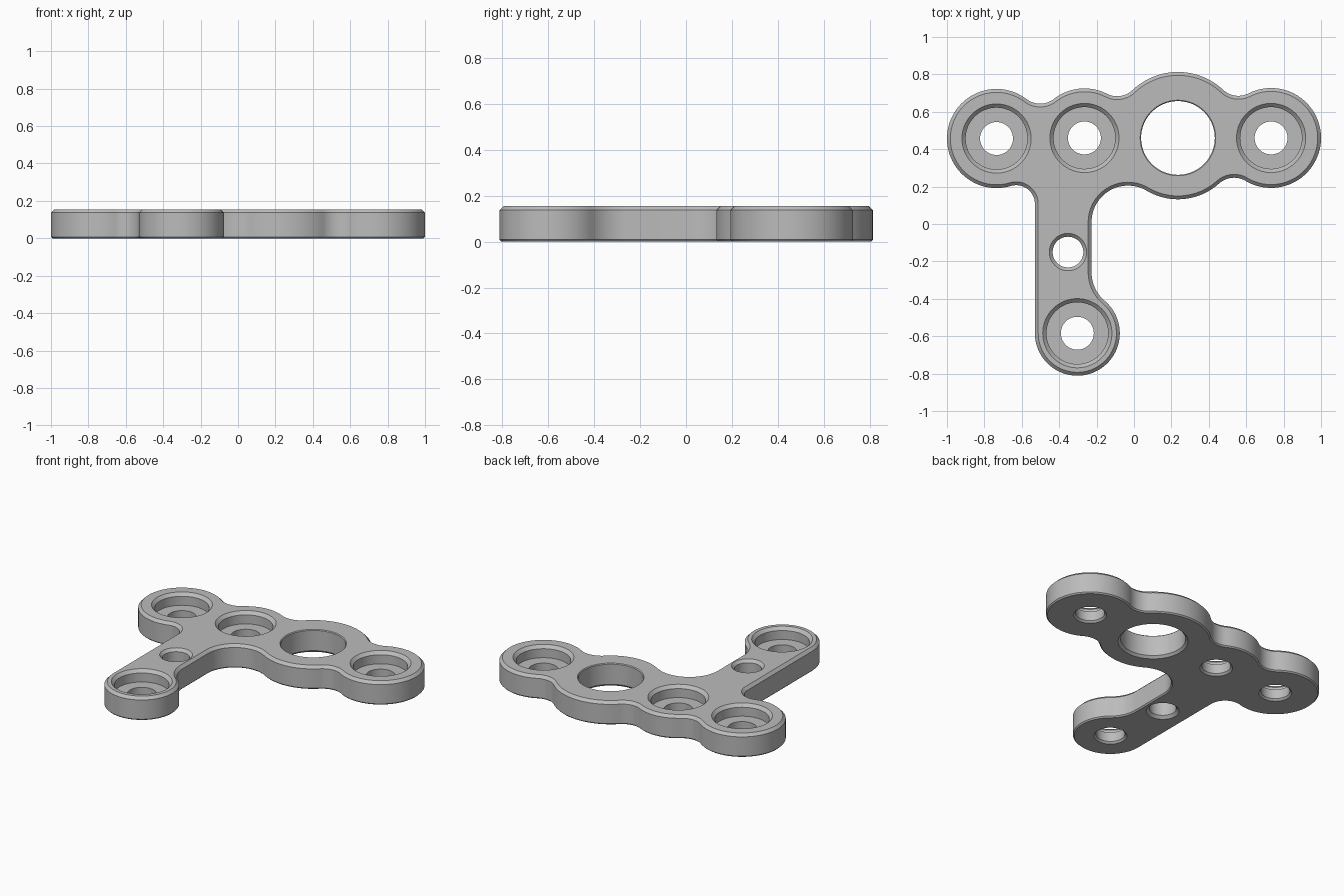
import bpy, bmesh
from math import sin, cos, pi, tau, sqrt, atan2, ceil
from mathutils import Vector

if "Cube" in bpy.data.objects:
    bpy.data.objects.remove(bpy.data.objects["Cube"])

HEIGHT = 0.155
LEFT_WALL, RIGHT_WALL = -0.53, -0.227      # sides of the stem

# Bosses: centre x, centre y, radius
END_L = (-0.735, 0.457, 0.265)
MID = (-0.265, 0.46, 0.265)
BIG_BACK = (0.235, 0.46, 0.353)
BIG_FRONT = (0.235, 0.46, 0.328)
END_R = (0.733, 0.46, 0.267)
FOOT = (-0.303, -0.584, 0.227)


def fillet(a, b, r):
    """Concave circle touching two bosses, on the left of the way a to b."""
    pa, pb = Vector(a[:2]), Vector(b[:2])
    d = (pb - pa).length
    ra, rb = a[2] + r, b[2] + r
    along = (ra * ra - rb * rb + d * d) / (2 * d)
    u = (pb - pa) / d
    c = pa + u * along + Vector((-u.y, u.x)) * sqrt(ra * ra - along * along)
    return (c.x, c.y, r)


def wall_fillet(boss, x, r, up):
    """Concave circle touching a boss and a stem side, centred at x."""
    return (x, boss[1] + up * sqrt((boss[2] + r) ** 2 - (x - boss[0]) ** 2), r)


# Outline as a counter-clockwise chain: circle, direction, stem side that follows
chain = [
    (END_R, 1, None),
    (fillet(BIG_BACK, END_R, 0.12), -1, None),
    (BIG_BACK, 1, None),
    (fillet(MID, BIG_BACK, 0.12), -1, None),
    (MID, 1, None),
    (fillet(END_L, MID, 0.12), -1, None),
    (END_L, 1, None),
    (wall_fillet(END_L, LEFT_WALL - 0.1, 0.1, -1), -1, LEFT_WALL),
    (FOOT, 1, None),
    (wall_fillet(FOOT, RIGHT_WALL + 0.2, 0.2, 1), -1, RIGHT_WALL),
    (wall_fillet(BIG_FRONT, RIGHT_WALL + 0.195, 0.195, -1), -1, None),
    (BIG_FRONT, 1, None),
    (fillet(END_R, BIG_FRONT, 0.12), -1, None),
]


def joint_angle(circle, other, wall):
    if wall is not None:
        return 0 if wall > circle[0] else pi
    return atan2(other[1] - circle[1], other[0] - circle[0])


def outline():
    """Points of the outline with their outward normals."""
    result = []
    for i, (c, turn, wall) in enumerate(chain):
        before, _, wall_before = chain[i - 1]
        after = chain[(i + 1) % len(chain)][0]
        start = joint_angle(c, before, wall_before)
        sweep = ((joint_angle(c, after, wall) - start) * turn) % tau
        steps = max(4, ceil(sweep / 0.07))
        # a joint without a straight side is shared with the next arc
        for k in range(steps + (wall is not None)):
            a = start + turn * sweep * k / steps
            n = Vector((cos(a), sin(a)))
            result.append((Vector(c[:2]) + n * c[2], n * turn))
    return result


def skin(bm, rings):
    """Join closed rings of points with quads, return first and last edges."""
    rows = [[bm.verts.new(p) for p in ring] for ring in rings]
    n = len(rows[0])
    for low, high in zip(rows, rows[1:]):
        for i in range(n):
            j = (i + 1) % n
            bm.faces.new((low[i], low[j], high[j], high[i]))
    return [[bm.edges.get((row[i], row[(i + 1) % n])) for i in range(n)]
            for row in (rows[0], rows[-1])]


bm = bmesh.new()

# Outer wall with a chamfered top and a fine bottom edge
pts = outline()
levels = [(0.008, 0), (0, 0.008), (0, HEIGHT - 0.018), (0.018, HEIGHT)]
bottom, top = skin(bm, [[((p - n * inset).to_3d() + Vector((0, 0, z)))
                         for p, n in pts] for inset, z in levels])

# Bore profiles: radius and height from the underside up
counterbore = [(0.1, 0), (0.088, 0.012), (0.088, 0.075), (0.165, 0.075),
               (0.165, HEIGHT - 0.02), (0.185, HEIGHT)]
small_bore = [(0.1, 0), (0.082, 0.018), (0.082, HEIGHT - 0.018), (0.1, HEIGHT)]
large_bore = [(0.212, 0), (0.197, 0.015), (0.197, HEIGHT - 0.005), (0.202, HEIGHT)]

bores = [(b[:2], counterbore) for b in (END_L, MID, END_R, FOOT)]
bores += [((-0.353, -0.15), small_bore), (BIG_FRONT[:2], large_bore)]
for (x, y), profile in bores:
    rings = [[(x + r * cos(tau * k / 72), y + r * sin(tau * k / 72), z)
              for k in range(72)] for r, z in profile]
    low, high = skin(bm, rings)
    bottom += low
    top += high

# Flat top and underside around the bores
for edges, facing in ((top, 1), (bottom, -1)):
    bmesh.ops.triangle_fill(bm, edges=edges, use_beauty=True, normal=(0, 0, facing))
bmesh.ops.recalc_face_normals(bm, faces=bm.faces[:])

mesh = bpy.data.meshes.new("bracket_plate")
bm.to_mesh(mesh)
bm.free()
plate = bpy.data.objects.new("bracket_plate", mesh)
bpy.context.collection.objects.link(plate)

# Plain grey metal
grey = bpy.data.materials.new("plain_grey")
grey.use_nodes = True
colour = (0.5, 0.5, 0.5, 1)
grey.diffuse_color = colour
grey.node_tree.nodes["Principled BSDF"].inputs["Base Color"].default_value = colour
mesh.materials.append(grey)

bpy.ops.object.select_all(action="DESELECT")
plate.select_set(True)
bpy.context.view_layer.objects.active = plate
bpy.ops.object.shade_smooth_by_angle(angle=pi / 6)
